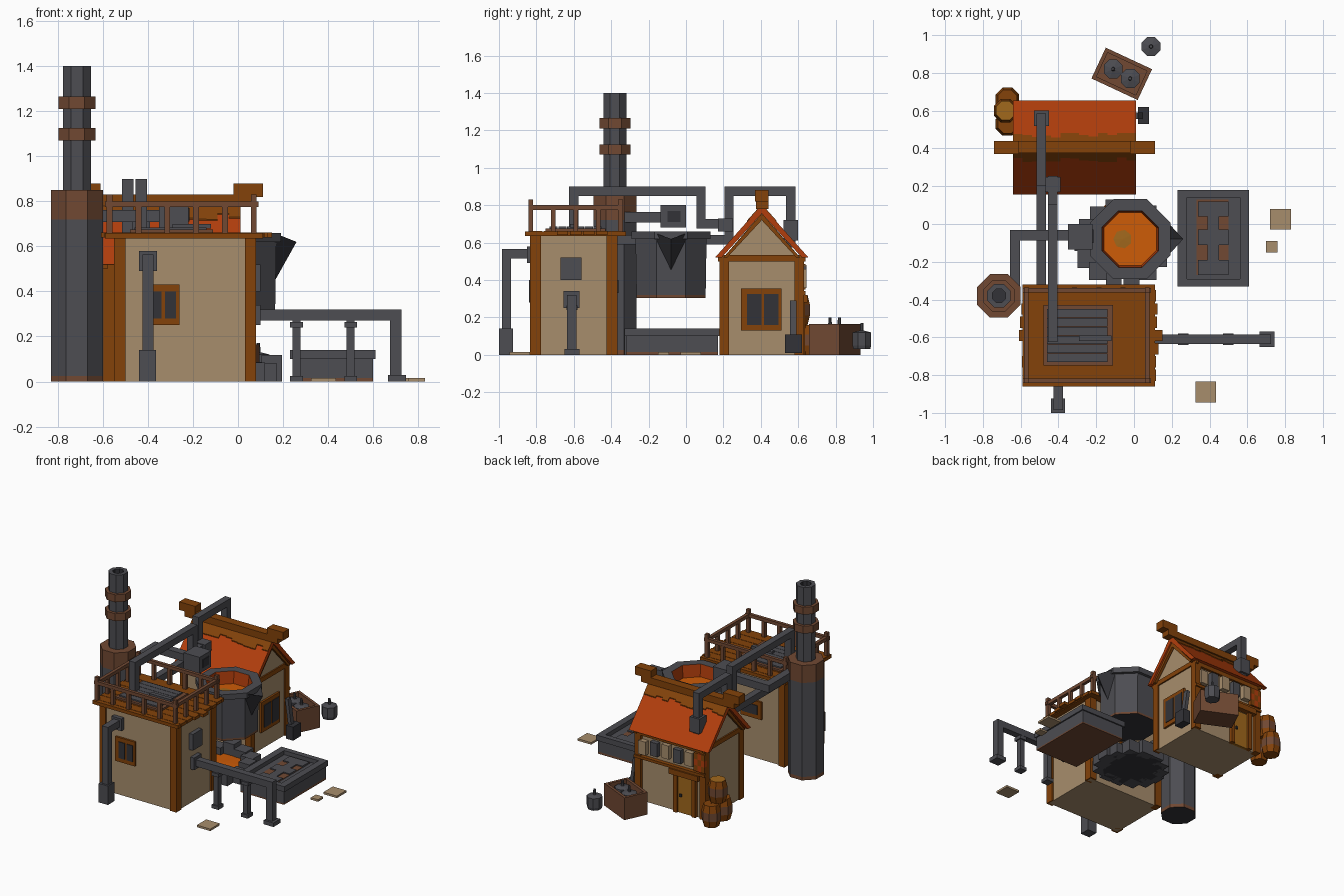
import bpy, bmesh, math, random
from mathutils import Vector

random.seed(4)
if "Cube" in bpy.data.objects:
    bpy.data.objects.remove(bpy.data.objects["Cube"], do_unlink=True)


def material(name, *srgb):
    mat = bpy.data.materials.new(name)
    mat.use_nodes = True
    colour = [(c / 255) ** 2.2 for c in srgb] + [1]
    mat.diffuse_color = colour
    mat.node_tree.nodes["Principled BSDF"].inputs["Base Color"].default_value = colour
    return mat


plaster = material("tan plaster", 166, 140, 108)
wood = material("orange wood", 130, 68, 18)
rust = material("rusty brown", 112, 74, 54)
iron = material("grey iron", 78, 78, 83)
dark = material("dark iron", 54, 54, 58)
tile = material("red roof", 176, 64, 20)
molten = material("molten orange", 204, 92, 16)
ochre = material("ochre", 160, 104, 34)


def finish(name, bm, *mats):
    bmesh.ops.recalc_face_normals(bm, faces=bm.faces)
    mesh = bpy.data.meshes.new(name)
    bm.to_mesh(mesh)
    bm.free()
    for mat in mats:
        mesh.materials.append(mat)
    obj = bpy.data.objects.new(name, mesh)
    bpy.context.collection.objects.link(obj)
    return obj


def add_cuboid(bm, low, high):
    verts = bmesh.ops.create_cube(bm, size=1)["verts"]
    for v in verts:
        v.co = [(a + b) / 2 + c * (b - a) for a, b, c in zip(low, high, v.co)]


def box(name, mat, x, y, z, turn=0, tilt=0):
    centre = Vector((sum(x) / 2, sum(y) / 2, sum(z) / 2))
    half = Vector((x[1] - x[0], y[1] - y[0], z[1] - z[0])) / 2
    bm = bmesh.new()
    add_cuboid(bm, -half, half)
    obj = finish(name, bm, mat)
    obj.location = centre
    obj.rotation_euler = (0, math.radians(tilt), math.radians(turn))
    return obj


def pipe(name, mat, width, *points):
    """Square pipe with axis-aligned runs between the points."""
    bm = bmesh.new()
    h = width / 2
    for p, q in zip(points, points[1:]):
        add_cuboid(bm, [min(a, b) - h for a, b in zip(p, q)], [max(a, b) + h for a, b in zip(p, q)])
    return finish(name, bm, mat)


def prism(name, mat, profile, x):
    """Profile in y and z, drawn out along x."""
    bm = bmesh.new()
    face = bm.faces.new([bm.verts.new((x[0], *p)) for p in profile])
    grown = bmesh.ops.extrude_face_region(bm, geom=[face])["geom"]
    verts = [g for g in grown if isinstance(g, bmesh.types.BMVert)]
    bmesh.ops.translate(bm, verts=verts, vec=(x[1] - x[0], 0, 0))
    return finish(name, bm, mat)


def lathe(name, at, profile, mats, sides=8):
    """Faceted turned part; mats gives one material per profile step."""
    bm = bmesh.new()
    used = list(dict.fromkeys(mats))
    rings = []
    for r, z in profile:
        r = max(r, .001) / math.cos(math.pi / sides)
        angles = [(i + .5) * math.tau / sides for i in range(sides)]
        rings.append([bm.verts.new((at[0] + r * math.cos(a), at[1] + r * math.sin(a), z)) for a in angles])
    for low, high, mat in zip(rings, rings[1:], mats):
        for i in range(sides):
            j = (i + 1) % sides
            bm.faces.new((low[i], low[j], high[j], high[i])).material_index = used.index(mat)
    return finish(name, bm, *used)


def window(name, axis, wall, out, u, z, panes=2):
    """Framed window on a wall facing along the axis."""
    def part(label, mat, span, depth, height):
        across = "y" if axis == "x" else "x"
        reach = sorted((wall - out * .01, wall + out * depth))
        box(name + label, mat, z=height, **{axis: reach, across: span})
    border = .03
    part("_frame", wood, u, .015, z)
    step = (u[1] - u[0] - border) / panes
    for i in range(panes):
        left = u[0] + border + i * step
        part("_pane", dark, (left, left + step - border / 2), .02, (z[0] + border, z[1] - border))


# Front tower: walls, corner posts and plank deck
TX, TY = (-.55, .08), (-.83, -.37)
box("tower_walls", plaster, x=(-.54, .07), y=(-.82, -.38), z=(0, .64))
for x in (TX[0], TX[1] - .05):
    for y in (TY[0], TY[1] - .05):
        box("tower_post", wood, x=(x, x + .05), y=(y - .005, y + .055), z=(0, .64))
box("deck", wood, x=(-.59, .11), y=(-.86, -.32), z=(.635, .66))
for i in range(7):
    y = -.83 + i * .07
    box("deck_plank", wood, x=(-.58 - random.random() * .03, .11 + random.random() * .05),
        y=(y, y + .06), z=(.64, .662))

# Deck railing
RX, RY = (-.57, .07), (-.83, -.35)
for y in RY:
    box("long_rail", rust, x=(-.59, .09), y=(y - .012, y + .012), z=(.775, .8))
    for i in range(6):
        x = RX[0] + i * (RX[1] - RX[0]) / 5
        top = .83 if i in (0, 5) else .78
        box("rail_post", rust, x=(x - .013, x + .013), y=(y - .013, y + .013), z=(.65, top))
for x in RX:
    box("side_rail", rust, x=(x - .012, x + .012), y=(RY[0], RY[1]), z=(.775, .8))
    for i in (1, 2, 3):
        y = RY[0] + i * .12
        box("rail_post", rust, x=(x - .012, x + .012), y=(y - .012, y + .012), z=(.65, .78))

# Slatted hatch on the deck
box("hatch_frame", rust, x=(-.48, -.11), y=(-.75, -.43), z=(.65, .675))
for i in range(6):
    y = -.73 + i * .047
    box("hatch_slat", iron, x=(-.46, -.14), y=(y, y + .044), z=(.66, .685))
box("hatch_handle", iron, x=(-.29, -.12), y=(-.62, -.59), z=(.68, .7))

# Tower fittings
window("tower_window", "y", -.82, -1, (-.42, -.26), (.25, .43))
window("tower_rear_window", "y", -.38, 1, (-.36, -.19), (.3, .43), panes=1)
box("wall_box", iron, x=(.06, .1), y=(-.67, -.56), z=(.4, .52))

# House: walls, posts, gables and beams
HX, HY = (-.6, -.02), (.18, .63)
MID = .405
box("house_walls", plaster, x=(-.59, -.03), y=(.2, .61), z=(0, .53))
prism("house_gable", plaster, [(.2, .52), (MID, .76), (.61, .52)], (-.59, -.03))
for x in (HX[0], HX[1] - .05):
    for y in (HY[0], HY[1] - .05):
        box("house_post", wood, x=(x, x + .05), y=(y, y + .05), z=(0, .53))
for x in (HX[0], HX[1] - .02):
    box("gable_beam", wood, x=(x, x + .02), y=(.17, .64), z=(.5, .535))
for y in (HY[0], HY[1] - .02):
    box("eave_beam", wood, x=HX, y=(y, y + .02), z=(.49, .53))

# Roof with a ragged ridge covering
prism("roof", tile, [(.155, .52), (MID, .8), (.655, .52), (.62, .52), (MID, .755), (.19, .52)], (-.64, .01))
for x in (-.62, -.02):
    prism("rafter", wood, [(.2, .52), (MID, .755), (.61, .52), (.59, .52), (MID, .72), (.22, .52)], (x, x + .02))
for side in (-1, 1):
    for i in range(13):
        x, d = -.64 + i * .05, random.uniform(.05, .08)
        strip = [(MID, .8), (MID, .806), (MID + side * d, .806 - d * 1.12), (MID + side * d, .8 - d * 1.12)]
        prism("ridge_cover", wood, strip, (x, x + .05))
box("ridge_beam", wood, x=(-.7, .06), y=(.375, .44), z=(.78, .83))
for x in (-.74, -.02):
    box("ridge_end", wood, x=(x, x + .13), y=(.37, .44), z=(.82, .88))

# House window, rear door and rear wall fittings
window("house_window", "x", -.03, 1, (.295, .51), (.13, .355))
box("door", ochre, x=(-.49, -.37), y=(.6, .62), z=(0, .27))
box("door_knob", dark, x=(-.4, -.385), y=(.61, .63), z=(.12, .14))
for x in (-.52, -.37):
    box("door_post", wood, x=(x, x + .03), y=(.6, .635), z=(0, .3))
box("door_lintel", wood, x=(-.55, -.31), y=(.6, .65), z=(.28, .32))
box("hanging_rail", wood, x=HX, y=(.61, .64), z=(.32, .34))
for i in range(5):
    x = -.5 + i * .095
    low = random.uniform(.35, .4)
    box("hanging_tool", iron if i % 2 else plaster, x=(x, x + .06), y=(.61, .645), z=(low, low + .1))
for i in range(3):
    for j in range(3):
        x, z = -.6 + i * .03, .35 + j * .045
        box("checked_panel", tile if (i + j) % 2 else wood, x=(x, x + .03), y=(.61, .638), z=(z, z + .045))

# Octagonal chimney
lathe("chimney", (-.715, -.38),
      [(0, 0), (.115, 0), (.115, .025), (.115, .72), (.115, .85), (.062, .85), (.062, 1.4), (.035, 1.4), (.035, 1), (0, 1)],
      [dark, rust, iron, rust, rust, iron, iron, dark, dark])
for z in (1.07, 1.21):
    lathe("chimney_band", (-.715, -.38), [(.06, z), (.083, z), (.083, z + .055), (.06, z + .055)], [rust] * 3)

# Crucible with pouring lip
CENTRE = (-.02, -.08)
lathe("crucible", CENTRE,
      [(0, .305), (.185, .305), (.185, .32), (.19, .62), (.212, .62), (.212, .66), (.15, .66), (.14, .57), (0, .57)],
      [dark, rust, iron, iron, iron, iron, tile, molten])
lathe("hot_spot", (-.06, -.08), [(.045, .572), (0, .574)], [ochre], sides=7)
bm = bmesh.new()
left, right, tip, low, dip = [bm.verts.new(p) for p in
    [(.16, .03, .66), (.16, -.19, .66), (.26, -.08, .62), (.165, -.08, .45), (.16, -.08, .6)]]
for trio in [(left, tip, low), (right, low, tip), (left, dip, tip), (right, tip, dip), (left, low, dip), (right, dip, low)]:
    bm.faces.new(trio)
finish("pouring_lip", bm, dark)

# Fire pit: embers in a ring of stones
lathe("embers", (-.06, -.09), [(0, 0), (.2, 0), (.2, .04), (0, .05)], [dark, dark, molten])
for i in range(14):
    a = i * math.tau / 14
    x, y = -.06 + .21 * math.cos(a), -.1 + .19 * math.sin(a)
    s = random.uniform(.04, .055)
    box("pit_stone", iron, x=(x - s, x + s), y=(y - s, y + s), z=(0, random.uniform(.07, .13)))

# Casting basin with moulds
box("basin_foot", rust, x=(.245, .6), y=(-.32, .17), z=(0, .015))
box("basin_body", iron, x=(.245, .6), y=(-.32, .17), z=(.01, .11))
for x in (.23, .56):
    box("basin_rim", iron, x=(x, x + .05), y=(-.33, .18), z=(.1, .14))
for y in (-.33, .14):
    box("basin_rim", iron, x=(.23, .61), y=(y, y + .04), z=(.1, .14))
box("mould_bed", rust, x=(.33, .5), y=(-.27, .13), z=(.1, .114))
box("mould_runner", iron, x=(.39, .45), y=(-.27, .12), z=(.1, .122))
for y in (-.27, -.11, .04):
    box("mould", iron, x=(.34, .5), y=(y, y + .08), z=(.1, .122))

# Fume pipes above the yard
pipe("deck_pipe", iron, .05, (-.43, -.6, .68), (-.43, -.6, .875), (-.43, .08, .875), (-.43, .08, .7), (-.43, .23, .7))
box("deck_pipe_flange", iron, x=(-.47, -.39), y=(.17, .25), z=(.66, .73))
pipe("roof_pipe", iron, .05, (-.49, .56, .6), (-.49, .56, .875), (-.49, .23, .875), (-.49, .23, .615), (-.49, -.36, .615))
box("roof_pipe_flange", iron, x=(-.53, -.45), y=(.52, .6), z=(.61, .72))
pipe("chimney_pipe", iron, .055, (-.63, -.33, .735), (-.63, -.06, .735), (-.33, -.06, .735))
box("blower", iron, x=(-.35, -.22), y=(-.135, 0), z=(.68, .8))
box("blower_mouth", dark, x=(-.23, -.215), y=(-.1, -.03), z=(.71, .77))

# Front drain pipe and side pipe on legs
pipe("drain_pipe", iron, .05, (-.4, -.96, .1), (-.4, -.96, .54), (-.4, -.83, .54))
box("drain_foot", iron, x=(-.44, -.365), y=(-1, -.925), z=(0, .14))
box("drain_flange", iron, x=(-.44, -.36), y=(-.85, -.82), z=(.49, .58))
pipe("side_pipe", iron, .05, (.08, -.61, .295), (.7, -.61, .295), (.7, -.61, .03))
box("side_pipe_flange", iron, x=(.07, .1), y=(-.655, -.57), z=(.25, .34))
box("side_pipe_foot", iron, x=(.665, .745), y=(-.65, -.57), z=(0, .03))
for x in (.26, .5):
    box("pipe_leg", iron, x=(x - .018, x + .018), y=(-.63, -.59), z=(0, .28))
    for z in (0, .24):
        box("pipe_leg_pad", iron, x=(x - .028, x + .028), y=(-.64, -.58), z=(z, z + .025))


def canister(x, y, z):
    lathe("canister", (x, y), [(0, z), (.045, z), (.05, z + .02), (.05, z + .09), (.01, z + .1), (.008, z + .14), (0, z + .14)],
          [iron] * 6)


# Crate with canisters, turned on the ground
crate = box("crate_floor", rust, x=(-.19, .06), y=(.71, .88), z=(0, .02), turn=-25)
for sx, sy, w, d in ((0, 1, .27, .02), (0, -1, .27, .02), (1, 0, .02, .18), (-1, 0, .02, .18)):
    wall = box("crate_side", rust, x=(-w / 2, w / 2), y=(-d / 2, d / 2), z=(0, .165), turn=-25)
    wall.location += crate.matrix_basis.to_3x3() @ Vector((sx * .125, sy * .08, 0)) + Vector((-.065, .795, 0))
canister(-.11, .82, .06)
canister(-.02, .77, .06)
canister(.09, .94, .03)

# Barrel stack beside the house
for x, y, z in ((-.67, .53, 0), (-.67, .66, 0), (-.68, .6, .16)):
    lathe("barrel", (x, y), [(0, z), (.05, z), (.062, z + .05), (.062, z + .11), (.05, z + .16), (0, z + .16)],
          [wood, wood, rust, wood, ochre if z else wood])

# Leaning hammer and loose slabs
box("hammer_head", dark, x=(.02, .08), y=(.53, .62), z=(.01, .11))
box("hammer_handle", iron, x=(.01, .035), y=(.555, .59), z=(.08, .29), tilt=-8)
for x, y, s in ((.775, .025, .055), (.73, -.12, .03), (.38, -.89, .055)):
    box("stone_slab", plaster, x=(x - s, x + s), y=(y - s, y + s), z=(0, .015))
